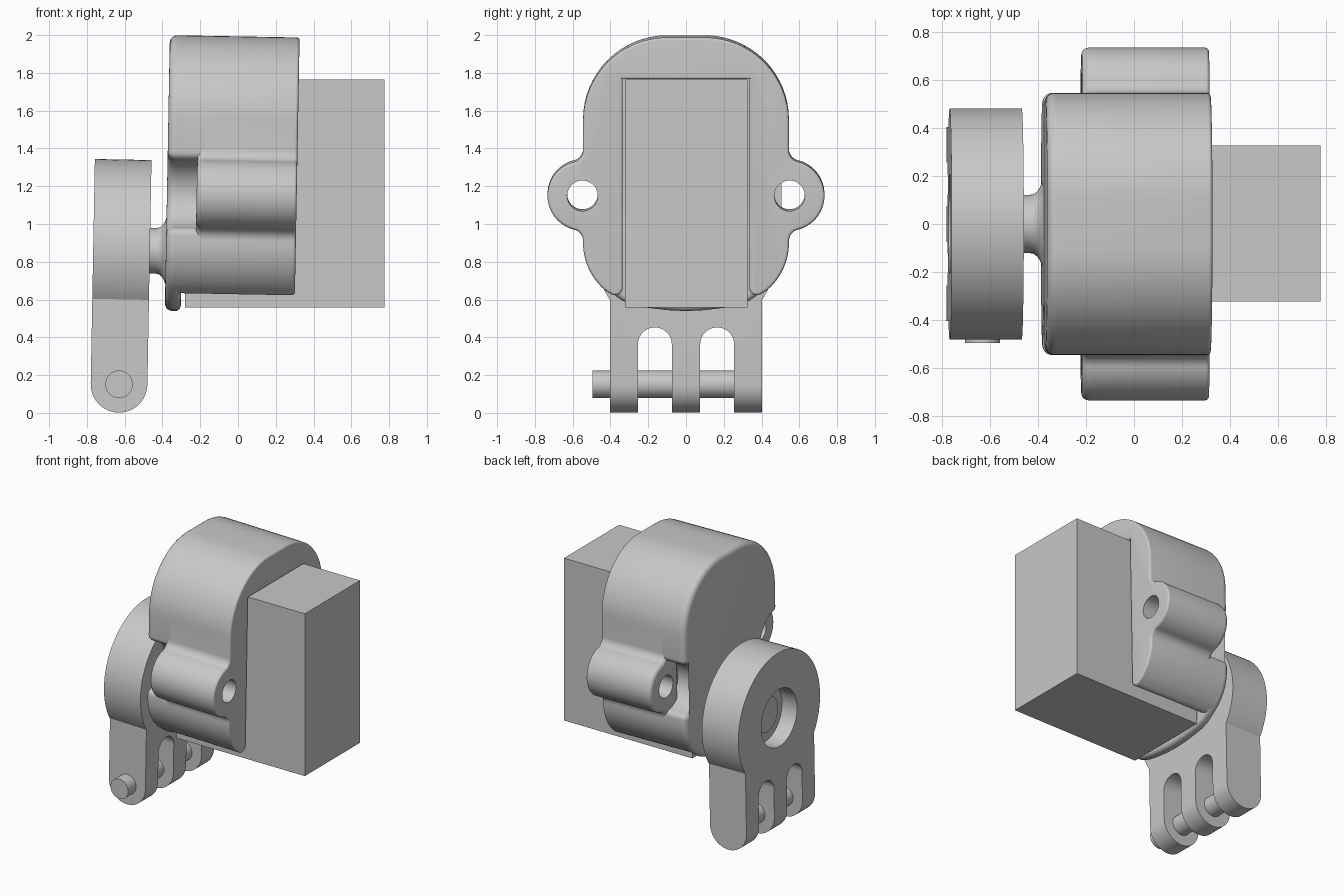
import bpy, bmesh, math
from mathutils import Vector, Matrix

if "Cube" in bpy.data.objects:
    bpy.data.objects.remove(bpy.data.objects["Cube"])

grey = bpy.data.materials.new("grey plastic")
grey.diffuse_color = (0.58, 0.58, 0.58, 1)
grey.use_nodes = True
grey.node_tree.nodes["Principled BSDF"].inputs["Base Color"].default_value = grey.diffuse_color

# the moulded parts lean about one degree around the y axis
PIVOT = Matrix.Translation((0, 0, 1))
TILT = PIVOT @ Matrix.Rotation(math.radians(1.05), 4, 'Y') @ PIVOT.inverted()


def loft(name, rings, matrix=TILT):
    """Skin a list of equal-length closed rings and cap both ends."""
    bm = bmesh.new()
    loops = [[bm.verts.new(p) for p in ring] for ring in rings]
    n = len(loops[0])
    for a, b in zip(loops, loops[1:]):
        for i in range(n):
            j = (i + 1) % n
            bm.faces.new((a[i], a[j], b[j], b[i]))
    bm.faces.new(loops[0])
    bm.faces.new(loops[-1])
    bm.transform(matrix)
    bmesh.ops.recalc_face_normals(bm, faces=bm.faces)
    me = bpy.data.meshes.new(name)
    bm.to_mesh(me)
    bm.free()
    me.materials.append(grey)
    ob = bpy.data.objects.new(name, me)
    bpy.context.collection.objects.link(ob)
    return ob


def activate(ob):
    bpy.ops.object.select_all(action='DESELECT')
    ob.select_set(True)
    bpy.context.view_layer.objects.active = ob


def cut(ob, cutter):
    activate(ob)
    m = ob.modifiers.new("cut", 'BOOLEAN')
    m.operation = 'DIFFERENCE'
    m.solver = 'EXACT'
    m.object = cutter
    bpy.ops.object.modifier_apply(modifier=m.name)


def arc(cu, cv, r, a0, a1, n=12):
    angles = [math.radians(a0 + (a1 - a0) * i / n) for i in range(n + 1)]
    return [(cu + r * math.cos(a), cv + r * math.sin(a)) for a in angles]


def inset(pts, d):
    """Offset a clockwise outline inwards."""
    out = []
    for i, p in enumerate(pts):
        p = Vector(p)
        e1 = (p - Vector(pts[i - 1])).normalized()
        e2 = (Vector(pts[(i + 1) % len(pts)]) - p).normalized()
        n1, n2 = Vector((e1.y, -e1.x)), Vector((e2.y, -e2.x))
        m = (n1 + n2).normalized()
        out.append(p + m * d / max(0.4, m.dot(n1)))
    return out


def slab(name, pts, x0, x1, r0=0, r1=0):
    """Extrude a yz outline along x with rounded front and rear rims."""
    steps = [math.radians(18 * i) for i in range(6)]
    stations = [(x0 + r0 * (1 - math.sin(a)), r0 * (1 - math.cos(a))) for a in reversed(steps)] if r0 else [(x0, 0)]
    stations += [(x1 - r1 * (1 - math.sin(a)), r1 * (1 - math.cos(a))) for a in steps] if r1 else [(x1, 0)]
    return loft(name, [[(x, y, z) for y, z in inset(pts, d)] for x, d in stations])


def lathe(name, profile, z, y=0, n=64):
    """Revolve (x, radius) points about an axis parallel to x."""
    return loft(name, [[(x, u, v) for u, v in arc(y, z, r, 0, 360 * (n - 1) / n, n - 1)] for x, r in profile])


def mirrored(half):
    return half + [(-y, z) for y, z in reversed(half) if abs(y) > 1e-5]


# housing half outlines, from the top clockwise to the bottom
EAR_Y, EAR_Z = 0.548, 1.155
dome = arc(0.1, 1.548, 0.445, 90, 0, 16)
ear = (arc(0.608, 1.395, 0.063, 180, 254, 6) + arc(EAR_Y, EAR_Z, 0.185, 73, -73, 28)
       + arc(0.608, 0.915, 0.063, 106, 180, 6))
notch = (arc(0.505, 1.375, 0.04, 0, -76, 6) + arc(EAR_Y, EAR_Z, 0.185, 104, 256, 20)
         + arc(0.505, 0.935, 0.04, 76, 0, 6))
flank = arc(0.217, 0.905, 0.328, 0, -50, 10)
chin = [(0.34, 0.59), (0.28, 0.565), (0.2, 0.55), (0.1, 0.538), (0, 0.533)]
leg = arc(0.375, 0.668, 0.04, -52, -180, 8) + [(0.335, 1.772)]

# housing: solid front plate, notched middle, eared rear with a slot for the motor block
slab("housing_front", mirrored(dome + notch + flank + chin), -0.379, -0.295, 0.04, 0.03)
slab("housing_middle", mirrored(dome + notch + flank + leg), -0.335, -0.185)
rear = slab("housing_rear", mirrored(dome + ear + flank + leg), -0.19, 0.308, 0, 0.015)

# rounded ear fronts, and screw holes through the ears
lug = ear + [(0.4, 0.9), (0.4, 1.41)]
for s, side in ((1, "left"), (-1, "right")):
    outline = lug if s > 0 else [(-y, z) for y, z in reversed(lug)]
    ear_front = slab("ear_front_" + side, outline, -0.222, -0.15, 0.03)
    hole = lathe("hole_cutter", [(-0.6, 0.081), (0.6, 0.081)], EAR_Z, s * EAR_Y, 40)
    cut(rear, hole)
    cut(ear_front, hole)
    bpy.data.objects.remove(hole)

# motor block
loft("motor_block", [[(x, y, z) for y, z in ((-0.323, 0.557), (0.326, 0.557), (0.326, 1.764), (-0.323, 1.764))]
                     for x in (-0.28, 0.776)], Matrix())

# shaft with a flared foot on the housing
lathe("shaft", [(-0.48, 0.12), (-0.435, 0.12), (-0.415, 0.124), (-0.4, 0.135), (-0.388, 0.152),
                (-0.38, 0.175), (-0.37, 0.19)], 0.85)

# arm: disc with a recessed shaft end, and a pronged foot below
AX, AZ = -0.614, 0.14
disc = lathe("arm_disc", [(-0.464, 0.48), (-0.764, 0.48), (-0.764, 0.21), (-0.64, 0.21),
                          (-0.64, 0.13), (-0.664, 0.13)], 0.85, n=96)
foot_profile = arc(AX, AZ, 0.15, 180, 360, 24) + [(-0.464, 0.6), (-0.764, 0.6)]
foot = loft("arm_foot", [[(x, y, z) for x, z in foot_profile] for y in (-0.403, 0.403)])
for s in (1, -1):
    arch = arc(s * 0.165, 0.354, 0.09, 180, 0, 20) + [(s * 0.165 + 0.09, -0.2), (s * 0.165 - 0.09, -0.2)]
    slot = slab("slot_cutter", arch, -1.0, -0.3)
    cut(foot, slot)
    cut(disc, slot)
    bpy.data.objects.remove(slot)

# hinge pin through the prongs
loft("hinge_pin", [[(x, y, z) for x, z in arc(AX, AZ, 0.073, 0, 350, 35)] for y in (-0.495, 0.4)])

for ob in list(bpy.context.scene.objects):
    activate(ob)
    bpy.ops.object.shade_smooth_by_angle(angle=math.radians(32))
